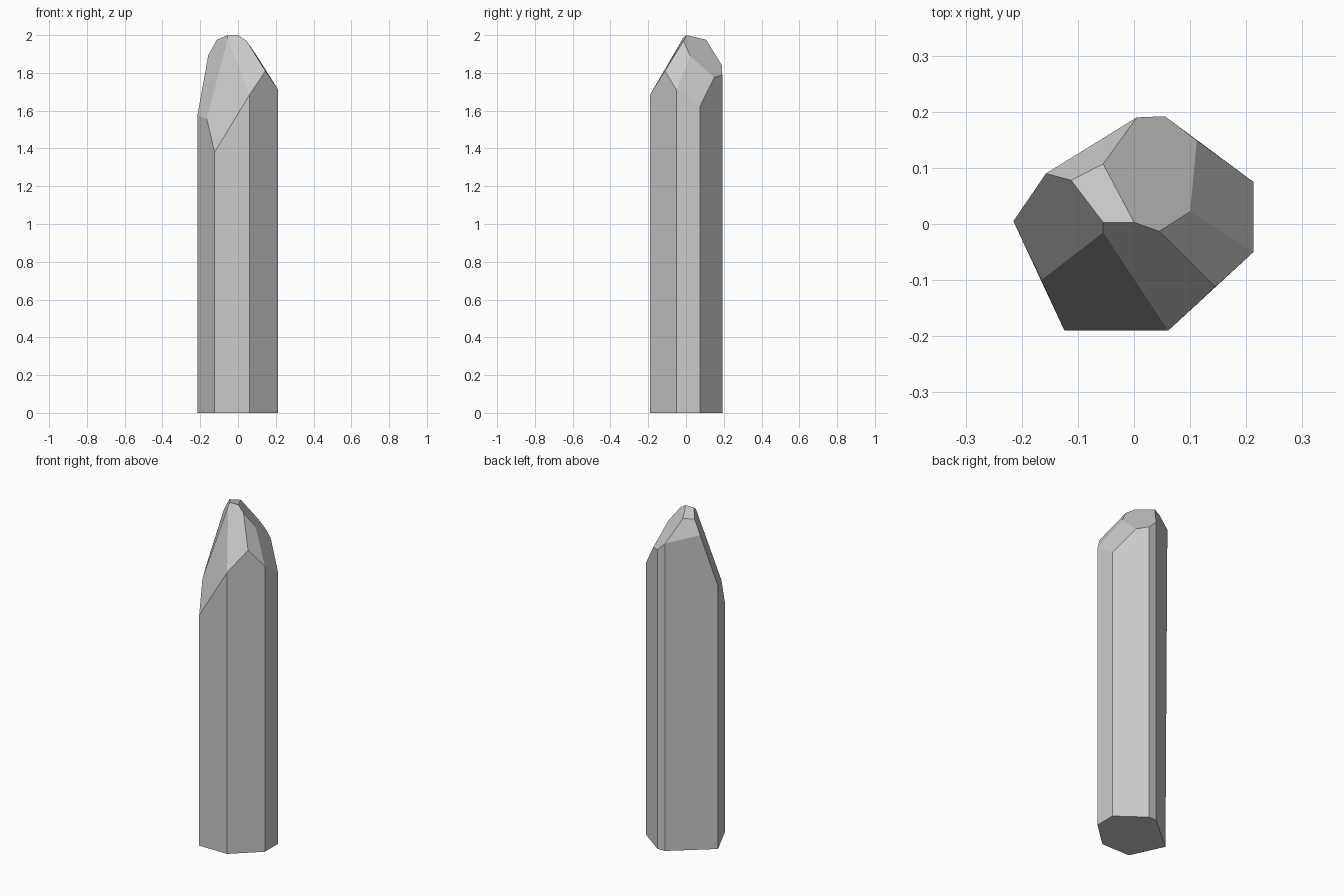
import bpy, bmesh

if "Cube" in bpy.data.objects:
    bpy.data.objects.remove(bpy.data.objects["Cube"])

# Crystal tip corners (x, y, z)
tip = {
    "A": (-0.055, 0.003, 2.0), "B": (0.0, 0.003, 2.0), "C": (0.045, -0.013, 1.97),
    "D": (0.145, -0.112, 1.81), "E": (0.213, -0.05, 1.71), "F": (0.061, -0.19, 1.685),
    "G": (-0.124, -0.19, 1.38), "H": (-0.165, -0.10, 1.555), "I": (-0.215, 0.005, 1.575),
    "J": (-0.157, 0.09, 1.895), "K": (-0.112, 0.078, 1.975), "L": (-0.055, 0.107, 1.975),
    "M": (0.10, 0.022, 1.89), "N": (0.112, 0.149, 1.775), "O": (0.213, 0.075, 1.625),
    "P": (0.055, 0.192, 1.79), "Q": (0.005, 0.19, 1.84), "Z": (-0.055, -0.015, 1.985),
}
base_loop = "GFEOPQI"

# Facets of the tip; lower-case letters are base corners below the same upper-case corner
facets = ["GFZH", "FDCBAZ", "DEMC", "EONM", "MNPQLBC", "BLKA", "JKLQ", "IHZAKJ"]
# Shaft walls: the top edge of each side; the base is added below its two ends
walls = ["GF", "FDE", "EO", "ONP", "PQ", "QJI", "IHG"]

bm = bmesh.new()
verts = {k: bm.verts.new(co) for k, co in tip.items()}
for k in base_loop:
    verts[k.lower()] = bm.verts.new((tip[k][0], tip[k][1], 0.0))

# Walls run from the base up, over the top edge and back down
sides = [w[0].lower() + w + w[-1].lower() for w in walls]
for loop in facets + sides + [base_loop.lower()]:
    bm.faces.new([verts[k] for k in loop])
bmesh.ops.recalc_face_normals(bm, faces=bm.faces[:])

mesh = bpy.data.meshes.new("crystal_shard")
bm.to_mesh(mesh)
bm.free()
bpy.context.collection.objects.link(bpy.data.objects.new("crystal_shard", mesh))
